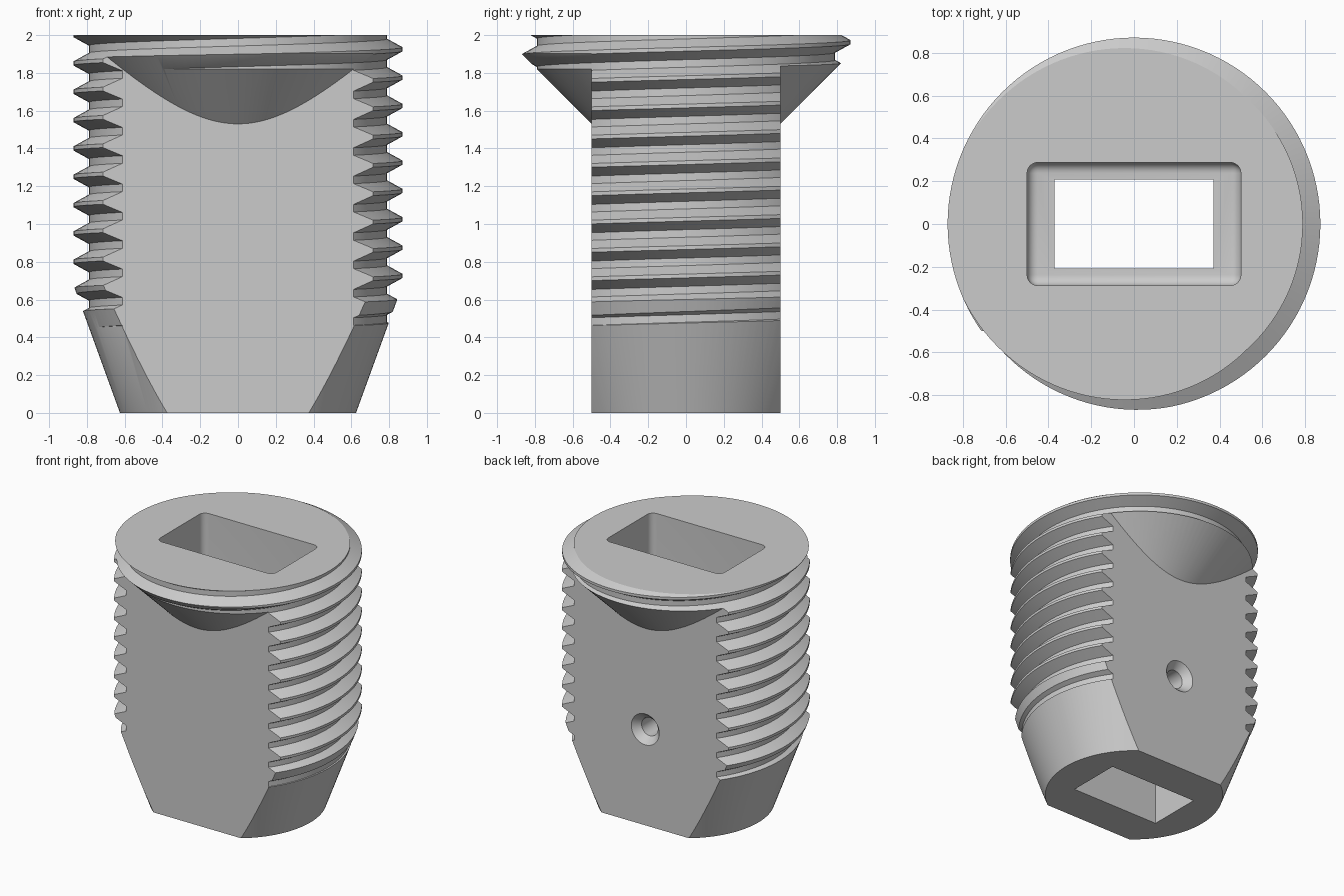
import bpy, bmesh, math
from mathutils import Matrix

if "Cube" in bpy.data.objects:
    bpy.data.objects.remove(bpy.data.objects["Cube"])

SHADE = (0.6, 0.6, 0.6, 1)
grey = bpy.data.materials.new("plain grey")
grey.use_nodes = True
grey.diffuse_color = SHADE
grey.node_tree.nodes["Principled BSDF"].inputs["Base Color"].default_value = SHADE

STEPS = 120           # sides per turn
PITCH = 0.15
ROOT, CREST = 0.79, 0.872


def make_object(name, bm):
    bmesh.ops.recalc_face_normals(bm, faces=bm.faces)
    if bm.calc_volume(signed=True) < 0:
        bmesh.ops.reverse_faces(bm, faces=bm.faces)
    mesh = bpy.data.meshes.new(name)
    bm.to_mesh(mesh)
    bm.free()
    mesh.materials.append(grey)
    obj = bpy.data.objects.new(name, mesh)
    bpy.context.collection.objects.link(obj)
    return obj


def threaded_rod(name, start, turns):
    """Closed right-handed screw, longer than needed at both ends."""
    bm = bmesh.new()
    profile = [(ROOT, -0.055), (CREST, -0.01), (CREST, 0.01), (ROOT, 0.055)]
    total = STEPS * turns
    rows = []
    for s in range(total + 1):
        a = math.tau * (s % STEPS) / STEPS
        z = start + PITCH * s / STEPS
        rows.append([bm.verts.new((r * math.cos(a), r * math.sin(a), z + dz)) for r, dz in profile])
    for s in range(total):
        p, q = rows[s], rows[s + 1]
        for k in range(3):
            bm.faces.new((p[k], q[k], q[k + 1], p[k + 1]))
        if s + 1 + STEPS <= total:
            bm.faces.new((p[3], q[3], rows[s + 1 + STEPS][0], rows[s + STEPS][0]))
    # Close each end with a fan
    rim = [e for e in bm.edges if len(e.link_faces) == 1]
    middle = start + PITCH * turns / 2
    poles = [bm.verts.new((0, 0, start - 0.4)), bm.verts.new((0, 0, start + PITCH * turns + 0.4))]
    for e in rim:
        top = (e.verts[0].co.z + e.verts[1].co.z) / 2 > middle
        bm.faces.new((e.verts[0], e.verts[1], poles[int(top)]))
    bmesh.ops.triangulate(bm, faces=bm.faces)
    return make_object(name, bm)


def lathe(name, points, matrix):
    """Closed solid of revolution from (radius, height) points."""
    bm = bmesh.new()
    rings = []
    for r, z in points:
        rings.append([bm.verts.new((r * math.cos(math.tau * i / STEPS),
                                    r * math.sin(math.tau * i / STEPS), z)) for i in range(STEPS)])
    for lo, hi in zip(rings, rings[1:]):
        for i in range(STEPS):
            j = (i + 1) % STEPS
            bm.faces.new((lo[i], lo[j], hi[j], hi[i]))
    bm.faces.new(rings[0])
    bm.faces.new(rings[-1])
    bm.transform(matrix)
    return make_object(name, bm)


def box(name, x, y, z0, z1, round_radius=0):
    """Box with half sizes x and y; rounding leaves the top edges sharp."""
    bm = bmesh.new()
    bmesh.ops.create_cube(bm, size=2)
    for v in bm.verts:
        v.co = (v.co.x * x, v.co.y * y, z1 if v.co.z > 0 else z0)
    if round_radius:
        edges = [e for e in bm.edges if min(v.co.z for v in e.verts) < z1 - 0.01]
        bmesh.ops.bevel(bm, geom=edges, offset=round_radius, segments=6, profile=0.5, affect='EDGES')
    return make_object(name, bm)


def combine(target, tool, operation, widest=9):
    """Boolean with the first solver whose result is within the given width."""
    tool.hide_render = True
    mod = target.modifiers.new("cut", 'BOOLEAN')
    mod.operation, mod.object = operation, tool
    for solver in ('MANIFOLD', 'EXACT', 'FLOAT'):
        mod.solver = solver
        bpy.context.view_layer.update()
        result = target.evaluated_get(bpy.context.evaluated_depsgraph_get())
        if result.data.polygons and result.dimensions.x < widest:
            break
    bpy.context.view_layer.objects.active = target
    bpy.ops.object.modifier_apply(modifier=mod.name)
    bpy.data.objects.remove(tool)


# Blank with flat front and back and a conical underside below the rim
plug = box("threaded_plug", 1.3, 0.5, -0.3, 2.25)
combine(plug, lathe("rim_cone", [(0.1, 1.13), (1.17, 2.2)], Matrix.Rotation(0.01, 4, 'Z')), 'UNION')

# Flat top and tapered lower end
envelope = lathe("envelope", [(0.625, 0), (0.95, 0.893), (0.95, 2.0)], Matrix.Rotation(0.02, 4, 'Z'))
combine(plug, envelope, 'INTERSECT', 1.91)

# Rounded pocket from the top and a smaller opening through the base
combine(plug, box("pocket", 0.5, 0.288, 0.4, 2.3, 0.05), 'DIFFERENCE')
combine(plug, box("base_opening", 0.372, 0.208, -0.2, 0.6), 'DIFFERENCE')

# Countersunk hole in the back
to_back = Matrix.Translation((0, 0.5, 0.745)) @ Matrix.Rotation(math.radians(-90), 4, 'X')
hole = lathe("side_hole", [(0.07, -0.27), (0.07, -0.055), (0.12, 0), (0.164, 0.044)], to_back)
combine(plug, hole, 'DIFFERENCE')

# Thread around the blank
combine(plug, threaded_rod("thread", 1.925 - PITCH * 14, 17), 'INTERSECT', 1.76)

# Smooth round walls, sharp thread edges
bpy.ops.object.select_all(action='DESELECT')
plug.select_set(True)
bpy.context.view_layer.objects.active = plug
bpy.ops.object.shade_smooth_by_angle(angle=math.radians(25))
